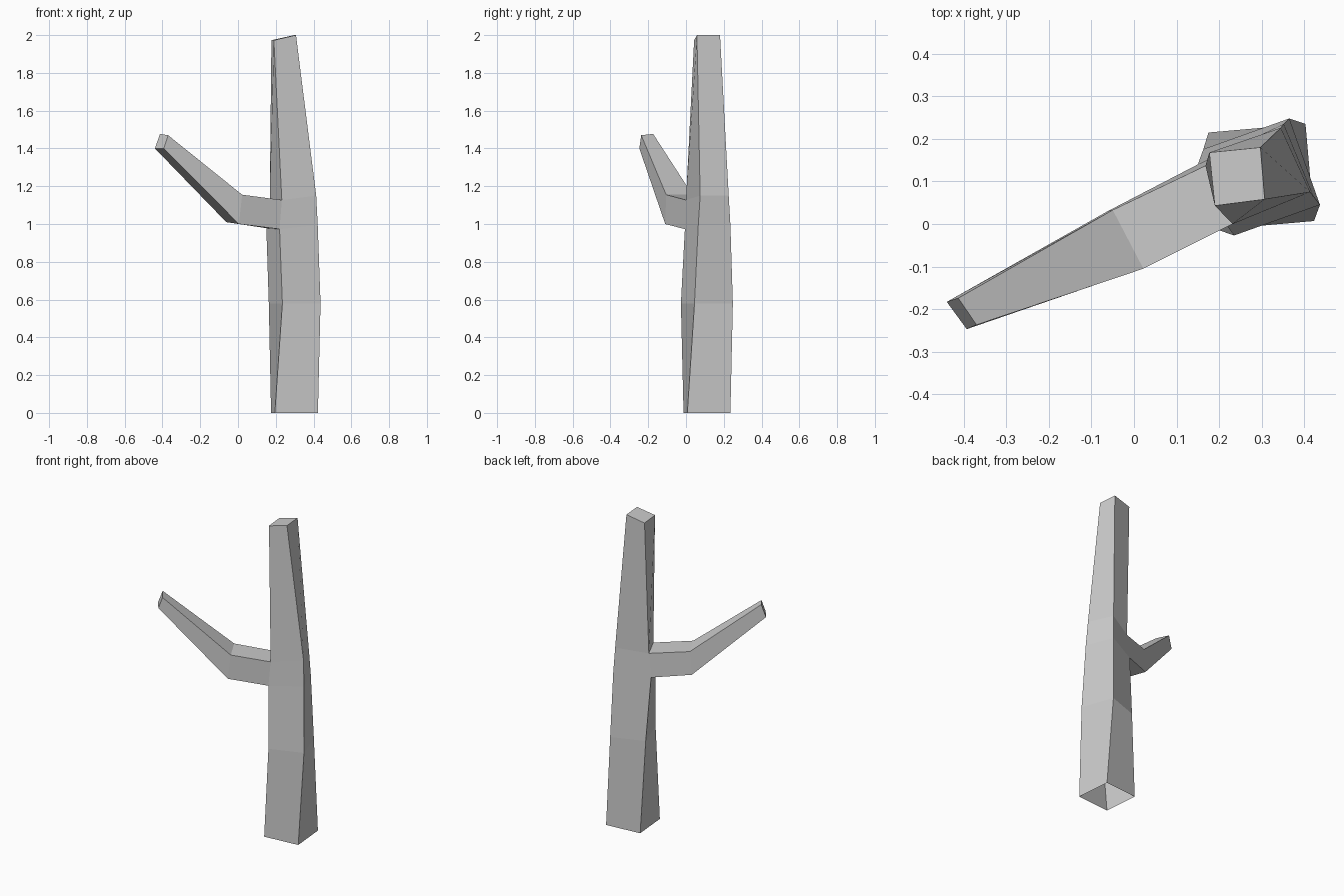
import bpy, bmesh

# Trunk cross-sections, each: front, right, back, left corner
trunk_rings = [
    [(0.195, -0.013, 0), (0.423, 0.007, 0), (0.403, 0.235, 0), (0.175, 0.215, 0)],
    [(0.235, -0.027, 0.58), (0.437, 0.045, 0.58), (0.365, 0.248, 0.58), (0.163, 0.176, 0.58)],
    [(0.22, -0.006, 0.973), (0.422, 0.065, 0.995), (0.352, 0.235, 0.995), (0.15, 0.14, 0.978)],
    [(0.232, 0.0, 1.127), (0.414, 0.075, 1.15), (0.345, 0.226, 1.15), (0.168, 0.137, 1.127)],
    [(0.19, 0.043, 1.973), (0.307, 0.058, 2.0), (0.297, 0.18, 2.0), (0.177, 0.168, 1.973)],
]

# Branch cross-sections, each: near bottom, near top, far top, far bottom
branch_rings = [
    [(0.005, -0.11, 1.0), (0.022, -0.105, 1.155), (-0.05, 0.033, 1.157), (-0.062, 0.03, 1.01)],
    [(-0.393, -0.247, 1.40), (-0.37, -0.237, 1.47), (-0.413, -0.174, 1.477), (-0.44, -0.183, 1.40)],
]

bm = bmesh.new()


def add_rings(rings):
    return [[bm.verts.new(p) for p in ring] for ring in rings]


def bridge(a, b, skip=None):
    for i in range(4):
        if i != skip:
            j = (i + 1) % 4
            bm.faces.new((a[i], a[j], b[j], b[i]))


# Trunk walls (open underneath), leaving a hole where the branch grows out
trunk = add_rings(trunk_rings)
for k in range(4):
    bridge(trunk[k], trunk[k + 1], skip=3 if k == 2 else None)
bm.faces.new(trunk[-1])

# Branch grown from the hole and capped at the tip
root = [trunk[2][0], trunk[3][0], trunk[3][3], trunk[2][3]]
branch = [root] + add_rings(branch_rings)
for a, b in zip(branch, branch[1:]):
    bridge(a, b)
bm.faces.new(branch[-1])

bmesh.ops.recalc_face_normals(bm, faces=bm.faces)
mesh = bpy.data.meshes.new("tree_trunk")
bm.to_mesh(mesh)
bm.free()
bpy.context.collection.objects.link(bpy.data.objects.new("tree_trunk", mesh))
